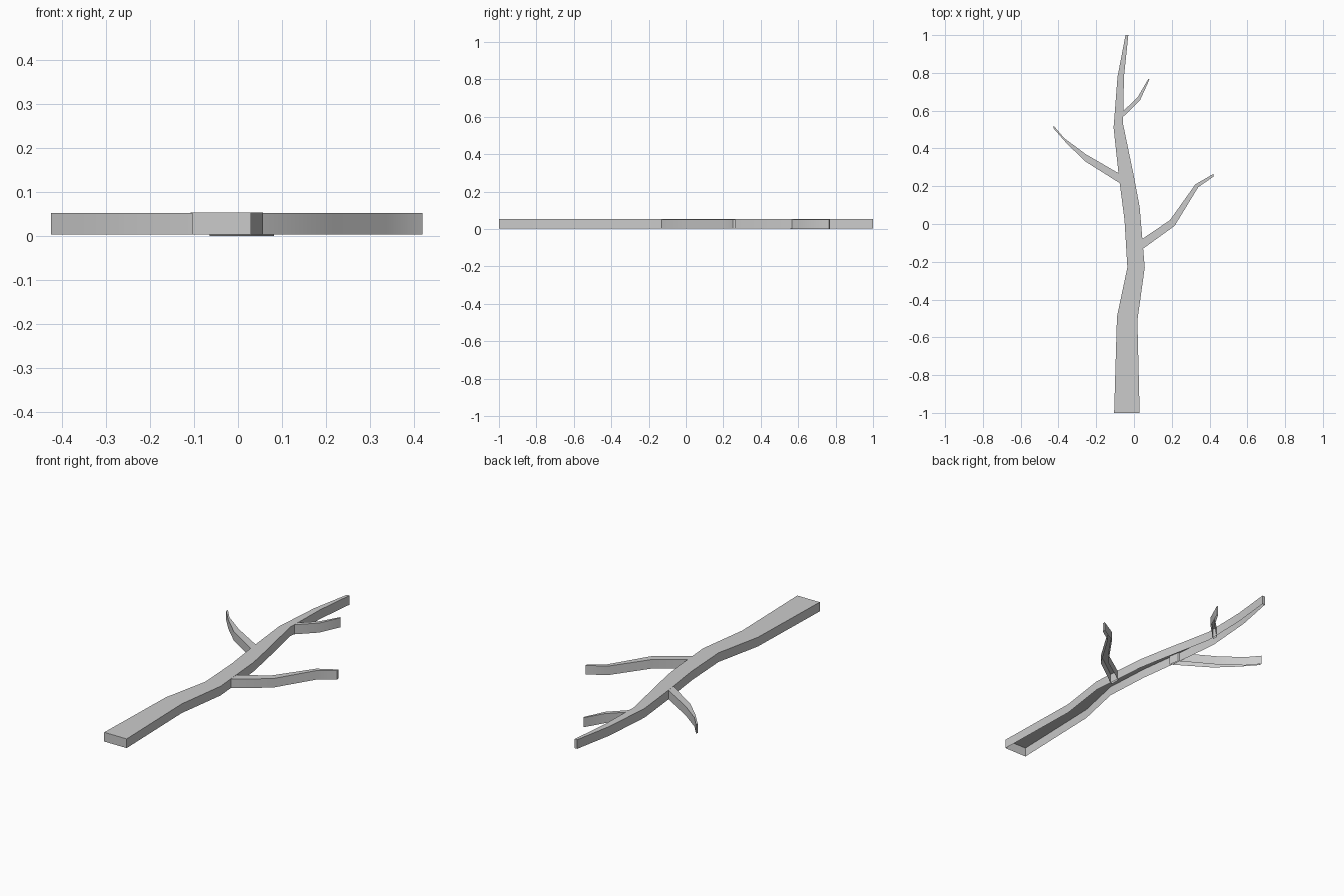
import bpy
import bmesh
import math

if "Cube" in bpy.data.objects:
    bpy.data.objects.remove(bpy.data.objects["Cube"])

bark = bpy.data.materials.new("bark grey")
bark.use_nodes = True
grey = (0.6, 0.6, 0.6, 1)
bark.diffuse_color = grey
bark.node_tree.nodes["Principled BSDF"].inputs["Base Color"].default_value = grey


def limb(name, left, right, bottom, top):
    """Shell open underneath: flat top between two edges, walls all round."""
    outline = right + left[::-1]
    bm = bmesh.new()
    upper = [bm.verts.new((x, y, top)) for x, y in outline]
    lower = [bm.verts.new((x, y, bottom)) for x, y in outline]
    n, half = len(outline), len(left)
    for i in range(half - 1):
        bm.faces.new((upper[i], upper[i + 1], upper[n - 2 - i], upper[n - 1 - i]))
    for i in range(n):
        j = (i + 1) % n
        bm.faces.new((lower[i], lower[j], upper[j], upper[i]))
    mesh = bpy.data.meshes.new(name)
    bm.to_mesh(mesh)
    bm.free()
    mesh.materials.append(bark)
    obj = bpy.data.objects.new(name, mesh)
    bpy.context.collection.objects.link(obj)
    bpy.ops.object.select_all(action="DESELECT")
    obj.select_set(True)
    bpy.context.view_layer.objects.active = obj
    bpy.ops.object.shade_smooth_by_angle(angle=math.radians(30))


# Main stem, tapering from the wide foot to the tip
limb("trunk",
     [(-.105, -1), (-.09, -.49), (-.035, -.23), (-.05, .02), (-.08, .25),
      (-.108, .51), (-.087, .78), (-.045, 1)],
     [(.03, -1), (.018, -.51), (.057, -.23), (.03, .09), (0, .25),
      (-.058, .53), (-.053, .78), (-.03, 1)], .003, .053)

# Side branches, each starting just inside the trunk
limb("left_branch",
     [(.035, -.085), (.19, .02), (.325, .21), (.42, .265)],
     [(.035, -.14), (.215, -.01), (.34, .195), (.42, .25)], .003, .052)
limb("right_branch",
     [(-.065, .21), (-.256, .33), (-.355, .425), (-.425, .505)],
     [(-.075, .265), (-.256, .37), (-.37, .455), (-.425, .52)], .003, .052)
limb("upper_twig",
     [(-.065, .59), (.02, .672), (.077, .77)],
     [(-.065, .56), (.032, .655), (.082, .765)], 0, .052)
